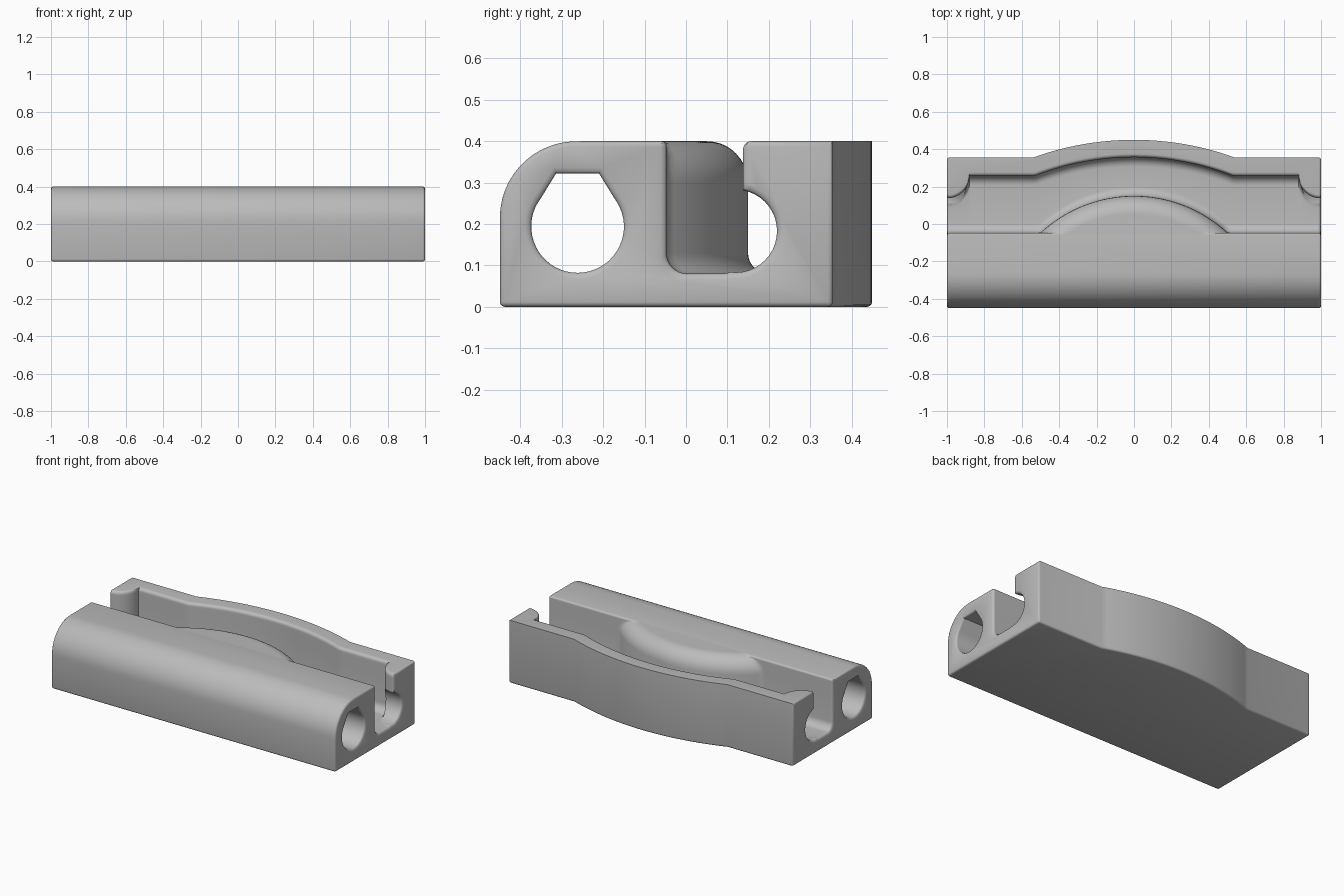
import bpy, bmesh, math

if "Cube" in bpy.data.objects:
    bpy.data.objects.remove(bpy.data.objects["Cube"])

H = 0.40          # block height
FLARE = 0.015     # rounding where cut-outs meet the end faces

grey = bpy.data.materials.new("plain grey")
grey.diffuse_color = (0.5, 0.5, 0.5, 1)
grey.use_nodes = True
grey.node_tree.nodes["Principled BSDF"].inputs["Base Color"].default_value = grey.diffuse_color


def make_object(name, bm):
    bmesh.ops.recalc_face_normals(bm, faces=bm.faces)
    me = bpy.data.meshes.new(name)
    bm.to_mesh(me)
    bm.free()
    ob = bpy.data.objects.new(name, me)
    bpy.context.collection.objects.link(ob)
    me.materials.append(grey)
    return ob


def loft(name, rings):
    """Closed solid through equal-length rings of points."""
    bm = bmesh.new()
    rows = [[bm.verts.new(p) for p in ring] for ring in rings]
    n = len(rows[0])
    for a, b in zip(rows, rows[1:]):
        for i in range(n):
            j = (i + 1) % n
            bm.faces.new((a[i], a[j], b[j], b[i]))
    bm.faces.new(rows[0])
    bm.faces.new(rows[-1])
    return make_object(name, bm)


def end_flare(x):
    """Outward growth of a cut-out close to the end faces."""
    t = min(max(abs(x) - (1 - FLARE), 0), FLARE)
    return FLARE - math.sqrt(FLARE ** 2 - t ** 2)


def arc_y(x, half, base, rise):
    """Straight line at base with a circular swell in the middle."""
    if abs(x) >= half:
        return base
    r = (half ** 2 + rise ** 2) / (2 * rise)
    return base + rise - r + math.sqrt(r * r - x * x)


# Block: plan outline with a swollen back, extruded upward
outline = [(-1, -0.45), (1, -0.45), (1, 0.355)]
for i in range(33):
    x = 0.54 - 1.08 * i / 32
    outline.append((x, arc_y(x, 0.54, 0.355, 0.095)))
outline.append((-1, 0.355))
bm = bmesh.new()
base = bm.faces.new([bm.verts.new((x, y, 0)) for x, y in outline])
top = bmesh.ops.extrude_face_region(bm, geom=[base])["geom"]
for v in top:
    if isinstance(v, bmesh.types.BMVert):
        v.co.z = H
bmesh.ops.recalc_face_normals(bm, faces=bm.faces)
# Big rounding along the front top edge
front = [e for e in bm.edges if all(v.co.y < -0.44 and v.co.z > 0.39 for v in e.verts)]
bmesh.ops.bevel(bm, geom=front, offset=0.185, offset_type='OFFSET', segments=14,
                profile=0.5, affect='EDGES')
# Small rounding along the bottom and the end faces
small = [e for e in bm.edges if all(v.co.z < 0.001 for v in e.verts)
         or all(abs(v.co.x) > 0.999 for v in e.verts)]
bmesh.ops.bevel(bm, geom=small, offset=0.012, offset_type='OFFSET', segments=3,
                profile=0.5, affect='EDGES')
block = make_object("holder_block", bm)

# Trough: lofted along x, walls given by height-dependent rules
FLOOR, FILLET = 0.08, 0.05
R = (0.5 ** 2 + 0.197 ** 2) / (2 * 0.197)     # bulge radius in plan
CY = 0.15 - R


def round_over(z, size):
    t = min(max(z - (H - size), 0), size)
    return size - math.sqrt(max(size ** 2 - t ** 2, 0))


def foot(z):
    t = min(max(FLOOR + FILLET - z, 0), FILLET)
    return FILLET - math.sqrt(max(FILLET ** 2 - t ** 2, 0))


def front_wall(x, z):
    y = -0.047 - round_over(z, 0.012)
    r = R - round_over(z, 0.1)
    if abs(x) < r:
        y = max(y, CY + math.sqrt(r * r - x * x))
    return y + foot(z) - end_flare(x)


def rear_wall(x, z):
    y = arc_y(x, 0.53, 0.257, 0.10)
    d = 1 - min(abs(x), 1)
    if d < 0.12:                               # rounded end stops
        y -= math.sqrt(0.12 ** 2 - d * d)
    return y + round_over(z, 0.02) - foot(z) + end_flare(x)


quarter = [math.pi / 2 * i / 8 for i in range(9)]
levels = sorted({round(z, 5) for z in
                 [FLOOR + FILLET * (1 - math.cos(a)) for a in quarter]
                 + [H - 0.1 + 0.1 * math.sin(a) for a in quarter]
                 + [H - 0.02 + 0.02 * math.sin(a) for a in quarter[::2]]
                 + [H - 0.012 + 0.012 * math.sin(a) for a in quarter[::2]] + [0.45]})
half = [0.015 * i for i in range(38)] + [0.7, 0.85, 0.8795]
half += [1 - 0.12 * math.cos(math.pi / 2 * i / 12) for i in range(12)]
half += [1 - FLARE + FLARE * i / 4 for i in range(5)] + [1.1]
half = sorted({round(x, 5) for x in half})
stations = [-x for x in half[:0:-1]] + half
rings = []
for x in stations:
    drop = end_flare(x)
    zs = [z - drop if z < 0.2 else z for z in levels]
    ring = [(x, front_wall(x, z), q) for z, q in reversed(list(zip(levels, zs)))]
    ring += [(x, rear_wall(x, z), q) for z, q in zip(levels, zs)]
    rings.append(ring)
cutters = [loft("trough_cutter", rings)]


def bore(name, xs, cy, cz, points):
    """Cutter along x, widening at the end faces."""
    rings = []
    for x in xs:
        e = end_flare(x)
        rings.append([(x, cy + y * (1 + e / math.hypot(y, z)),
                       cz + z * (1 + e / math.hypot(y, z))) for y, z in points])
    return loft(name, rings)


ends = [1 - FLARE + FLARE * i / 4 for i in range(5)] + [1.1]

# Long front bore with a flat-topped roof
a0, a1 = math.radians(142), math.radians(398)
hole = [(0.112 * math.cos(a0 + (a1 - a0) * i / 36),
         0.112 * math.sin(a0 + (a1 - a0) * i / 36)) for i in range(37)]
hole += [(0.052, 0.128), (-0.052, 0.128)]
cutters.append(bore("front_bore_cutter", [-x for x in reversed(ends)] + ends,
                    -0.262, 0.194, hole))

# Short round bores under the two end stops
circle = [(0.1 * math.cos(math.tau * i / 40), 0.1 * math.sin(math.tau * i / 40))
          for i in range(40)]
for side, label in ((-1, "left"), (1, "right")):
    cutters.append(bore(label + "_stop_bore_cutter", [side * x for x in [0.8] + ends],
                        0.12, 0.183, circle))

# Cut the block
bpy.context.view_layer.objects.active = block
block.select_set(True)
for c in cutters:
    mod = block.modifiers.new(c.name, 'BOOLEAN')
    mod.operation = 'DIFFERENCE'
    mod.solver = 'EXACT'
    mod.object = c
    bpy.ops.object.modifier_apply(modifier=mod.name)
    bpy.data.objects.remove(c)
bpy.ops.object.shade_smooth_by_angle(angle=math.radians(32))
